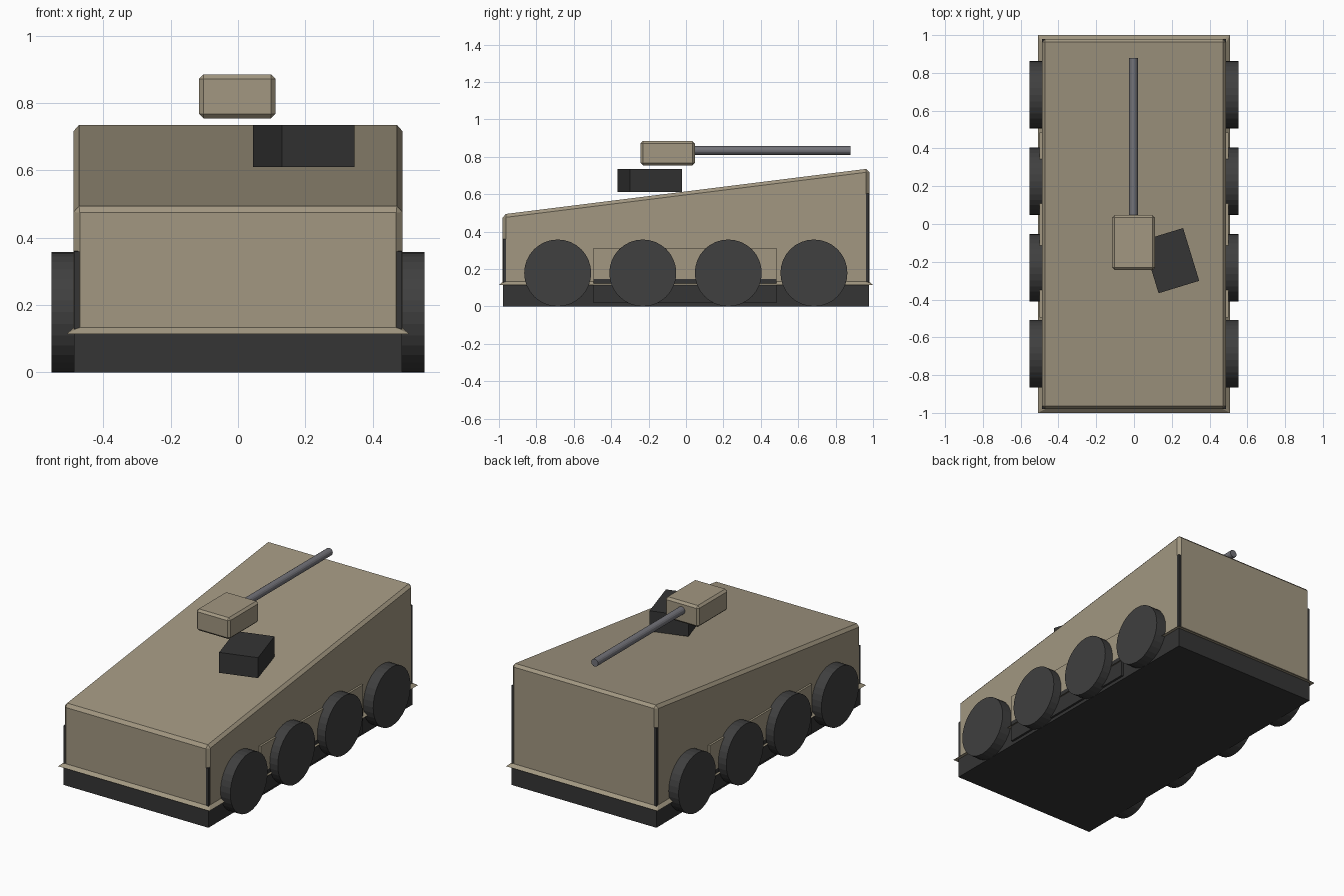
import bpy, bmesh, math
from mathutils import Matrix

if "Cube" in bpy.data.objects:
    bpy.data.objects.remove(bpy.data.objects["Cube"])


def material(name, r, g, b):
    m = bpy.data.materials.new(name)
    m.diffuse_color = (r, g, b, 1)
    m.use_nodes = True
    m.node_tree.nodes["Principled BSDF"].inputs["Base Color"].default_value = m.diffuse_color
    return m


TAN = material("tan_paint", 0.36, 0.31, 0.22)
DARK = material("dark_underbody", 0.035, 0.035, 0.035)
RUBBER = material("rubber", 0.05, 0.05, 0.05)
METAL = material("gun_metal", 0.17, 0.17, 0.19)


def finish(bm, name, mat):
    bmesh.ops.remove_doubles(bm, verts=bm.verts, dist=1e-5)
    bmesh.ops.recalc_face_normals(bm, faces=bm.faces)
    me = bpy.data.meshes.new(name)
    bm.to_mesh(me)
    bm.free()
    me.materials.append(mat)
    ob = bpy.data.objects.new(name, me)
    bpy.context.collection.objects.link(ob)
    return ob


def box(name, center, size, mat, bevel=0, turn=0):
    bm = bmesh.new()
    bmesh.ops.create_cube(bm, size=1, matrix=Matrix.Diagonal((*size, 1)))
    if bevel:
        bmesh.ops.bevel(bm, geom=bm.edges[:], offset=bevel, segments=1, affect='EDGES')
    ob = finish(bm, name, mat)
    ob.location = center
    ob.rotation_euler.z = turn
    return ob


def cylinder(name, center, radius, depth, sides, axis, mat):
    bm = bmesh.new()
    bmesh.ops.create_cone(bm, cap_ends=True, segments=sides, radius1=radius,
                          radius2=radius, depth=depth,
                          matrix=Matrix.Rotation(math.pi / 2, 4, axis))
    ob = finish(bm, name, mat)
    ob.location = center
    return ob


def roof(y):
    return 0.4925 + (y + 0.98) * 0.125


def outline(hx, hy, c):
    # rectangle with chamfered corners
    return [(hx, -hy + c), (hx, hy - c), (hx - c, hy), (-hx + c, hy),
            (-hx, hy - c), (-hx, -hy + c), (-hx + c, -hy), (hx - c, -hy)]


def loft(name, rings, mat):
    # each ring: half width, half length, corner chamfer, height function
    bm = bmesh.new()
    loops = [[bm.verts.new((x, y, z(y))) for x, y in outline(hx, hy, c)]
             for hx, hy, c, z in rings]
    for a, b in zip(loops, loops[1:]):
        for i in range(8):
            j = (i + 1) % 8
            bm.faces.new((a[i], a[j], b[j], b[i]))
    bm.faces.new(loops[0])
    bm.faces.new(loops[-1])
    return finish(bm, name, mat)


# Wedge-shaped upper hull with flared lower lip
loft("upper_hull", [
    (0.488, 0.98, 0.0001, lambda y: 0.117),
    (0.508, 1.0, 0.0001, lambda y: 0.115),
    (0.488, 0.98, 0.018, lambda y: 0.133),
    (0.488, 0.98, 0.018, lambda y: roof(y) - 0.018),
    (0.472, 0.964, 0.0001, roof)], TAN)

# Dark wedge-shaped lower hull
loft("lower_hull", [
    (0.487, 0.979, 0.0001, lambda y: 0.0),
    (0.487, 0.979, 0.0001, lambda y: roof(y) - 0.133)], DARK)

# Side panels and wheels on both flanks
for s, side in ((-1, "left"), (1, "right")):
    box(f"{side}_side_panel", (s * 0.47, -0.005, 0.23), (0.06, 0.98, 0.165), TAN)
    box(f"{side}_lower_panel", (s * 0.47, -0.005, 0.0835), (0.06, 0.98, 0.128), DARK)
    for i, y in enumerate((-0.686, -0.231, 0.226, 0.684)):
        cylinder(f"{side}_wheel_{i + 1}", (s * 0.517, y, 0.179),
                 0.179, 0.074, 32, 'Y', RUBBER)

# Turret, gun barrel and turned hatch box
box("turret", (-0.002, -0.098, 0.82), (0.227, 0.29, 0.13), TAN, 0.013)
cylinder("gun_barrel", (-0.003, 0.455, 0.834), 0.023, 0.85, 16, 'X', METAL)
box("hatch_box", (0.195, -0.194, 0.673), (0.225, 0.292, 0.124), DARK, 0, math.radians(17))
